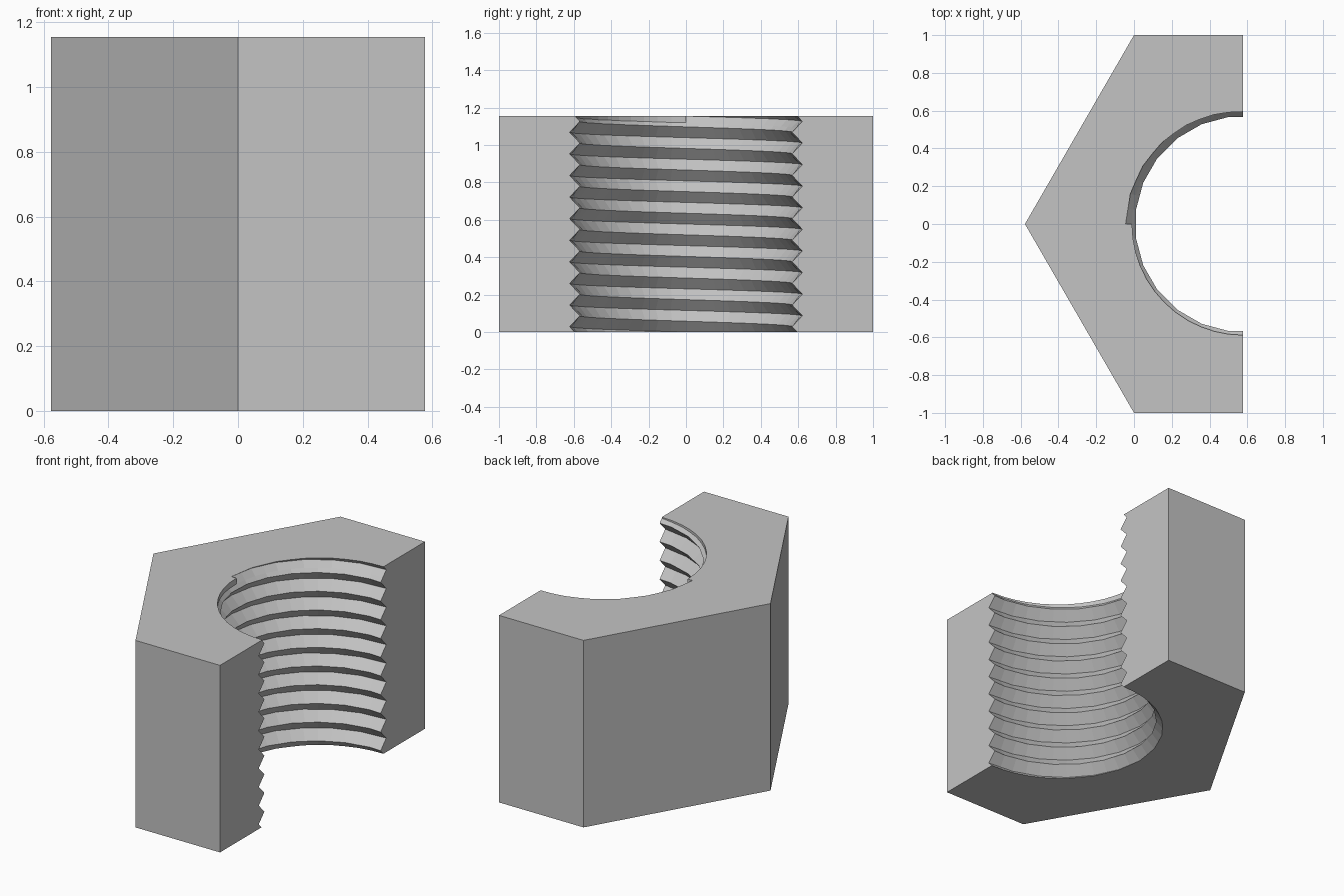
import bpy, bmesh, math

cube = bpy.data.objects.get("Cube")
if cube:
    bpy.data.objects.remove(cube, do_unlink=True)

HEIGHT = 1.1547
AXIS = 0.57735           # x of the bore axis, lying on the cut plane
PITCH = HEIGHT / 10
GROOVE, BORE, RUNOUT = 0.622, 0.572, 0.588
STEPS = 12               # columns per quarter turn
FACET = math.cos(math.radians(7.5))

bm = bmesh.new()
cache = {}


def vert(x, y, z):
    key = (round(x, 5), round(y, 5), round(z, 5))
    if key not in cache:
        cache[key] = bm.verts.new(key)
    return cache[key]


def face(verts):
    """Add a face, dropping repeated corners."""
    unique = list(dict.fromkeys(verts))
    if len(unique) > 2:
        bm.faces.new(unique)


def thread_column(step, runout):
    """One upright line of the V thread, clipped to the nut height."""
    angle = math.pi / 2 + step * math.pi / 2 / STEPS
    lift = PITCH * (step - STEPS) / (4 * STEPS)
    odd = step % 2
    root = GROOVE * (FACET if odd else 1)
    crest = BORE * (1 if odd else FACET)
    clip = 19 + (RUNOUT - crest) / (root - crest)
    rows = list(range(-1, 20)) + [clip, 20] + ([] if runout else [21])
    column = []
    for row in rows:
        z = min(max(row * PITCH / 2 + lift, 0), HEIGHT)
        turn = (z - lift) / (PITCH / 2)
        radius = crest + (root - crest) * abs(turn % 2 - 1)
        if runout and turn > 19:
            radius = min(radius, RUNOUT)
        column.append(vert(AXIS + radius * math.cos(angle), radius * math.sin(angle), z))
    return column


# Threaded bore: the last turn ends halfway round
back = [thread_column(s, False) for s in range(STEPS + 1)]
front = [thread_column(s, True) for s in range(STEPS, 2 * STEPS + 1)]
for half in (back, front):
    for a, b in zip(half, half[1:]):
        for i in range(len(a) - 1):
            face([a[i], b[i], b[i + 1], a[i + 1]])

# Small wall where the thread ends
face([front[0][-2], front[0][-1], back[-1][-1]])

# Outer half hexagon
outline = [(AXIS, 1), (0, 1), (-AXIS, 0), (0, -1), (AXIS, -1)]
low = [vert(x, y, 0) for x, y in outline]
high = [vert(x, y, HEIGHT) for x, y in outline]
for i in range(4):
    face([low[i], low[i + 1], high[i + 1], high[i]])

# Top, bottom and the two cut faces
columns = back + front
face(high + [c[-1] for c in reversed(columns)])
face(low + [c[0] for c in reversed(columns)])
face([low[0], high[0]] + back[0][::-1])
face([low[-1], high[-1]] + front[-1][::-1])

bmesh.ops.recalc_face_normals(bm, faces=bm.faces)
ngons = [f for f in bm.faces if len(f.verts) > 4]
bmesh.ops.triangulate(bm, faces=ngons, ngon_method='EAR_CLIP')
mesh = bpy.data.meshes.new("half_nut")
bm.to_mesh(mesh)
bm.free()

# Grey metal
grey = bpy.data.materials.new("light grey")
grey.use_nodes = True
colour = (0.55, 0.55, 0.55, 1)
grey.diffuse_color = colour
grey.node_tree.nodes["Principled BSDF"].inputs["Base Color"].default_value = colour
mesh.materials.append(grey)
nut = bpy.data.objects.new("half_nut", mesh)
bpy.context.collection.objects.link(nut)
